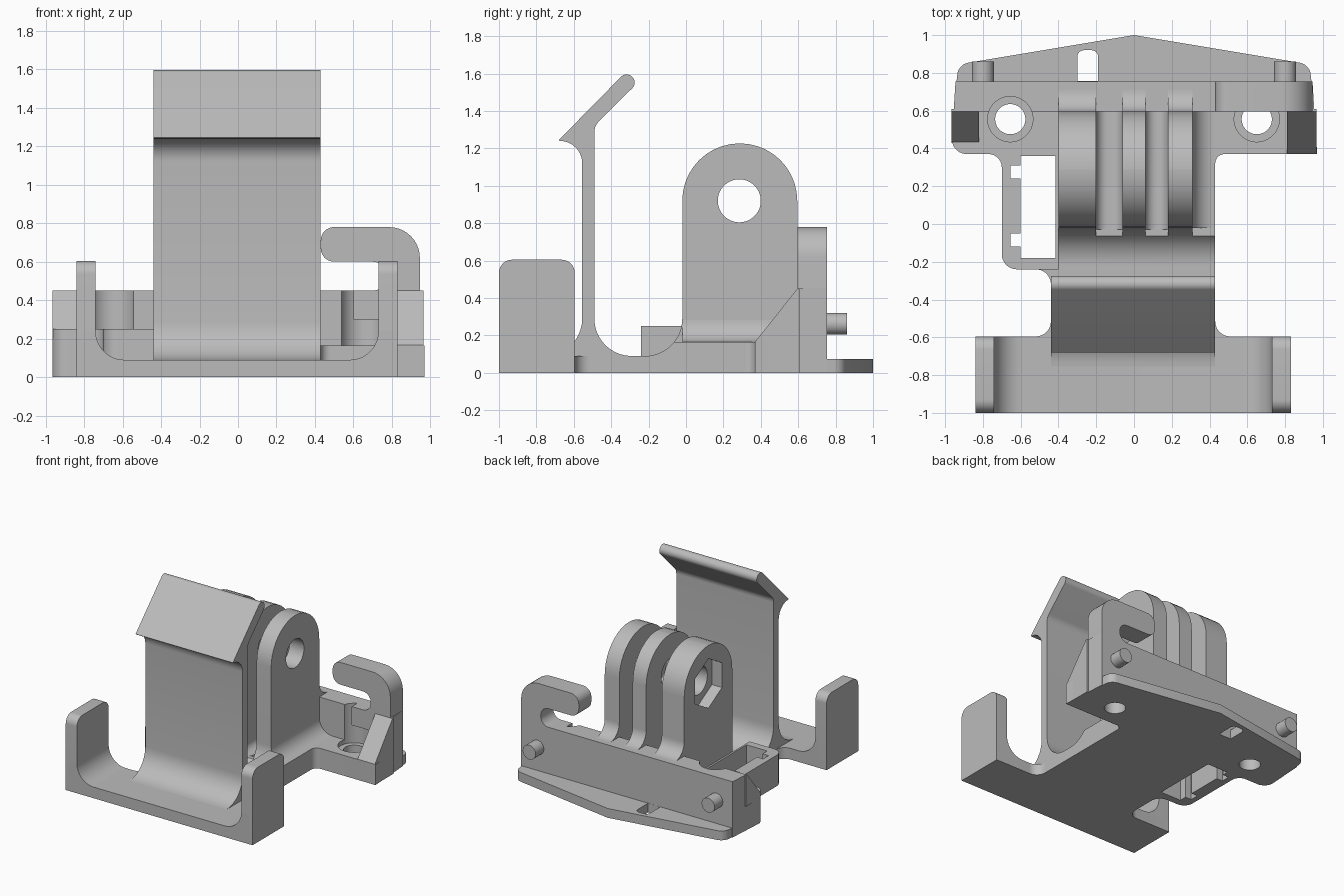
import bpy, bmesh, math
from mathutils import Vector

cube = bpy.data.objects.get("Cube")
if cube:
    bpy.data.objects.remove(cube, do_unlink=True)

grey = bpy.data.materials.new("plain grey")
grey.use_nodes = True
grey.diffuse_color = (0.5, 0.5, 0.5, 1)
for node in grey.node_tree.nodes:
    if node.type == 'BSDF_PRINCIPLED':
        node.inputs["Base Color"].default_value = (0.5, 0.5, 0.5, 1)


def rounded(corners, steps=10):
    """Outline through (u, v) or (u, v, radius) corners, with filleted corners."""
    out = []
    for i, c in enumerate(corners):
        p = Vector(c[:2])
        r = c[2] if len(c) > 2 else 0
        pts = [p]
        if r:
            d1 = (Vector(corners[i - 1][:2]) - p).normalized()
            d2 = (Vector(corners[(i + 1) % len(corners)][:2]) - p).normalized()
            half = d1.angle(d2) / 2
            centre = p + (d1 + d2).normalized() * (r / math.sin(half))
            s = p + d1 * (r / math.tan(half)) - centre
            e = p + d2 * (r / math.tan(half)) - centre
            sweep = s.angle(e)
            pts = [centre + (s * math.sin((1 - k / steps) * sweep)
                             + e * math.sin(k / steps * sweep)) / math.sin(sweep)
                   for k in range(steps + 1)]
        for q in pts:
            if not out or (q - out[-1]).length > 1e-3:
                out.append(q)
    if (out[0] - out[-1]).length < 1e-3:
        out.pop()
    return out


def extrude(name, corners, axis, a, b):
    """Solid made from an outline pushed along one axis from a to b."""
    place = {'x': lambda u, v: (a, u, v),
             'y': lambda u, v: (u, a, v),
             'z': lambda u, v: (u, v, a)}[axis]
    bm = bmesh.new()
    face = bm.faces.new([bm.verts.new(place(*p)) for p in rounded(corners)])
    res = bmesh.ops.extrude_face_region(bm, geom=[face])
    shift = Vector([b - a if axis == n else 0 for n in 'xyz'])
    bmesh.ops.translate(bm, vec=shift,
                        verts=[v for v in res['geom'] if isinstance(v, bmesh.types.BMVert)])
    bmesh.ops.recalc_face_normals(bm, faces=bm.faces)
    mesh = bpy.data.meshes.new(name)
    bm.to_mesh(mesh)
    bm.free()
    mesh.materials.append(grey)
    ob = bpy.data.objects.new(name, mesh)
    bpy.context.collection.objects.link(ob)
    return ob


def circle(u, v, r, n=40):
    turn = [math.tau * (k + 0.5) / n for k in range(n)]
    return [(u + r * math.cos(t), v + r * math.sin(t)) for t in turn]


def rect(u0, v0, u1, v1, r=0):
    return [(u0, v0, r), (u1, v0, r), (u1, v1, r), (u0, v1, r)]


def activate(ob):
    bpy.ops.object.select_all(action='DESELECT')
    ob.select_set(True)
    bpy.context.view_layer.objects.active = ob


def cut(targets, *shape):
    cutter = extrude("cutter", *shape)
    cutter.hide_render = True
    for ob in targets:
        mod = ob.modifiers.new("cut", 'BOOLEAN')
        mod.operation = 'DIFFERENCE'
        mod.solver = 'EXACT'
        mod.object = cutter
        activate(ob)
        bpy.ops.object.modifier_apply(modifier=mod.name)
    bpy.data.objects.remove(cutter, do_unlink=True)


parts = []


def part(*args):
    parts.append(extrude(*args))
    return parts[-1]


# Front cradle: floor with curved corners and two rounded arms
part("cradle_floor", [(-.8, 0), (.8, 0), (.8, .24), (.73, .24), (.73, .09, .149),
                      (-.74, .09, .149), (-.74, .24), (-.8, .24)], 'y', -1, -.595)
arm = [(-1, 0), (-.595, 0), (-.595, .605, .07), (-1, .605, .07)]
part("left_arm", arm, 'x', .73, .83)
part("right_arm", arm, 'x', -.84, -.74)
part("neck", [(-.8, -.7), (.8, -.7), (.8, -.595), (.43, -.595, .08), (.43, -.2), (-.6, -.2),
              (-.6, -.24), (-.44, -.24, .08), (-.44, -.595, .08), (-.8, -.595)], 'z', 0, .09)

# Body, trough and upright spring clip as one side profile
body = part("clip_body", [(-.755, 0), (.6, 0), (.6, .165), (-.064, .165), (-.124, .09, .2),
                          (-.49, .09, .2), (-.49, 1.32, .08), (-.257, 1.552, .042),
                          (-.318, 1.613, .042), (-.68, 1.245), (-.675, 1.24),
                          (-.555, 1.24, .119), (-.555, .09, .2), (-.755, .09)],
            'x', -.44, .43)

# Base plates on either side
left_plate = part("left_plate", [(.3, -.04), (.43, -.04), (.43, .37, .05), (.97, .37),
                                 (.955, .6), (.3, .6)], 'z', 0, .165)
tray = part("right_tray", [(-.4, -.24), (-.7, -.24, .08), (-.7, .37, .07), (-.97, .37, .08),
                           (-.955, .6), (-.4, .6)], 'z', 0, .25)
cut([tray, body], rect(-.6, -.18, -.415, .36), 'z', -.1, .5)
for y in (-.12, .24):
    cut([tray], rect(-.655, y, -.59, y + .07), 'z', -.1, .5)

# Rear wall, pointed back lip and locating pegs
wall = part("rear_wall", [(-.955, .595), (.955, .595), (.945, .755), (-.945, .755)], 'z', 0, .45)
lip = part("back_lip", [(-.945, .7), (.945, .7), (.93, .845, .07), (0, 1), (-.93, .845, .07)],
           'z', 0, .075)
cut([lip], [(-.3, .756), (-.19, .756), (-.19, .92, .035), (-.3, .92, .035)], 'z', -.1, .3)
for side, x in (("left", .8), ("right", -.8)):
    part(side + "_peg", circle(x, .262, .058), 'y', .7, .86)

# Hook on the rear wall
part("hook", [(.6, .3), (.945, .3), (.945, .78, .16), (.43, .78, .07), (.43, .6, .07),
              (.77, .6, .07), (.77, .45, .07), (.6, .45)], 'y', .595, .755)

# Sloped gussets
part("left_gusset", [(.37, 0), (.37, .167), (.595, .45), (.61, .45), (.61, 0)], 'x', .81, .965)
part("right_gusset", [(.43, .2), (.43, .246), (.595, .45), (.61, .45), (.61, .2)],
     'x', -.965, -.82)

# Screw holes with counterbores that bite into the wall
for x, target in ((.65, left_plate), (-.655, tray)):
    cut([target, wall], circle(x, .555, .12), 'z', .13, .6)
    cut([target, wall], circle(x, .555, .08), 'z', -.1, .6)

# Three mounting fingers with a shared bolt hole
finger = [(-.064, .1), (.715, .1), (.715, .45), (.595, .45, .115), (.595, 1.227, .307),
          (-.02, 1.227, .307), (-.02, .22, .2), (-.064, .165)]
fingers = [part("finger_" + n, finger, 'x', a, b)
           for n, a, b in (("right", -.4, -.2), ("middle", -.06, .06), ("left", .18, .31))]
cut(fingers, circle(.285, .92, .115), 'x', -1, 1)
hexagon = [(.285 + .2 * math.sin(k * math.pi / 3), .92 + .2 * math.cos(k * math.pi / 3))
           for k in range(6)]
cut(fingers[:1], hexagon, 'x', -.5, -.31)

# Rounded floors between fingers and a fillet beside the left finger
for n, a, b in (("right", -.2, -.06), ("left", .06, .18)):
    part(n + "_gap_floor", [(a - .02, .1), (b + .02, .1), (b + .02, .23), (b, .23),
                            (b, .165, .058), (a, .165, .058), (a, .23), (a - .02, .23)],
         'y', -.03, .6)
part("finger_fillet", [(.3, .1), (.43, .1), (.43, .165), (.31, .165, .119), (.31, .285),
                       (.3, .285)], 'y', -.02, .6)

for ob in parts:
    activate(ob)
    bpy.ops.object.shade_smooth_by_angle(angle=math.radians(30))
bpy.ops.object.select_all(action='DESELECT')
